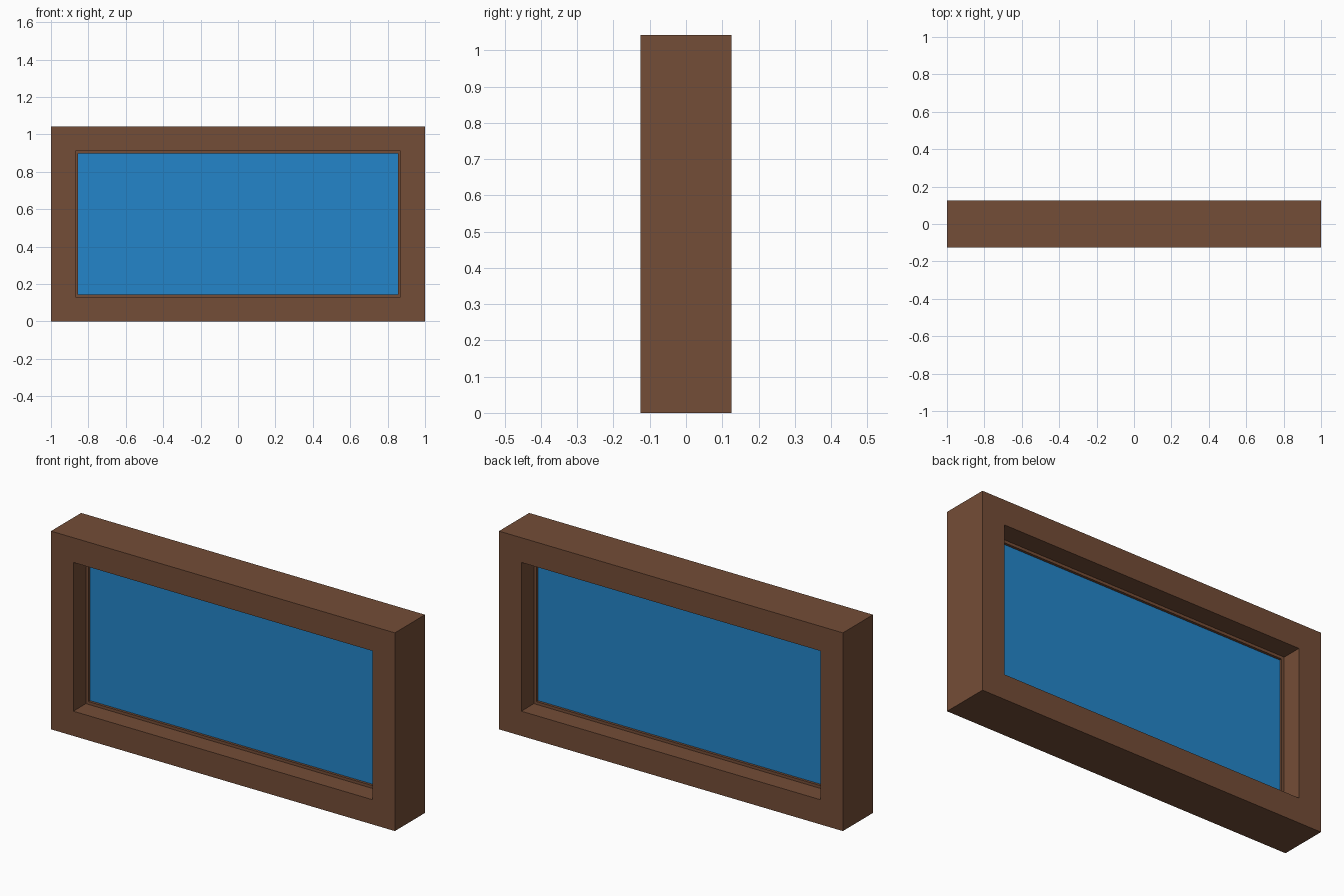
import bpy

if "Cube" in bpy.data.objects:
    bpy.data.objects.remove(bpy.data.objects["Cube"])

W, H, D = 1.0, 1.042, 0.125          # half width, height, half depth


def material(name, rgb):
    m = bpy.data.materials.new(name)
    m.diffuse_color = (*rgb, 1)
    m.use_nodes = True
    m.node_tree.nodes["Principled BSDF"].inputs["Base Color"].default_value = m.diffuse_color
    return m


brown = material("brown wood", (0.175, 0.074, 0.038))
blue = material("blue glass", (0.017, 0.235, 0.59))


def add_object(name, verts, faces, mat):
    me = bpy.data.meshes.new(name)
    me.from_pydata(verts, [], faces)
    me.materials.append(mat)
    ob = bpy.data.objects.new(name, me)
    bpy.context.collection.objects.link(ob)
    return ob


def rect(inset, y):
    """Rectangle loop set in from the outer outline, at depth y."""
    x, lo, hi = W - inset, inset, H - inset
    return [(-x, y, lo), (x, y, lo), (x, y, hi), (-x, y, hi)]


def ring(name, outer, inner, depth, mat):
    """Rectangular frame: four loops swept round the outline."""
    loops = [rect(outer, -depth), rect(inner, -depth),
             rect(inner, depth), rect(outer, depth)]
    verts = [v for loop in loops for v in loop]
    faces = []
    for a in range(4):
        b = (a + 1) % 4
        for i in range(4):
            j = (i + 1) % 4
            faces.append((a * 4 + i, a * 4 + j, b * 4 + j, b * 4 + i))
    return add_object(name, verts, faces, mat)


# Deep outer frame and the thin sash set halfway through it
ring("outer_frame", 0.0, 0.13, D, brown)
ring("inner_sash", 0.13, 0.145, 0.021, brown)

# Glass pane held in the sash
g = 0.008
add_object("glass_pane", rect(0.145, -g) + rect(0.145, g),
           [(0, 1, 2, 3), (7, 6, 5, 4)]
           + [(i, i + 4, (i + 1) % 4 + 4, (i + 1) % 4) for i in range(4)], blue)
